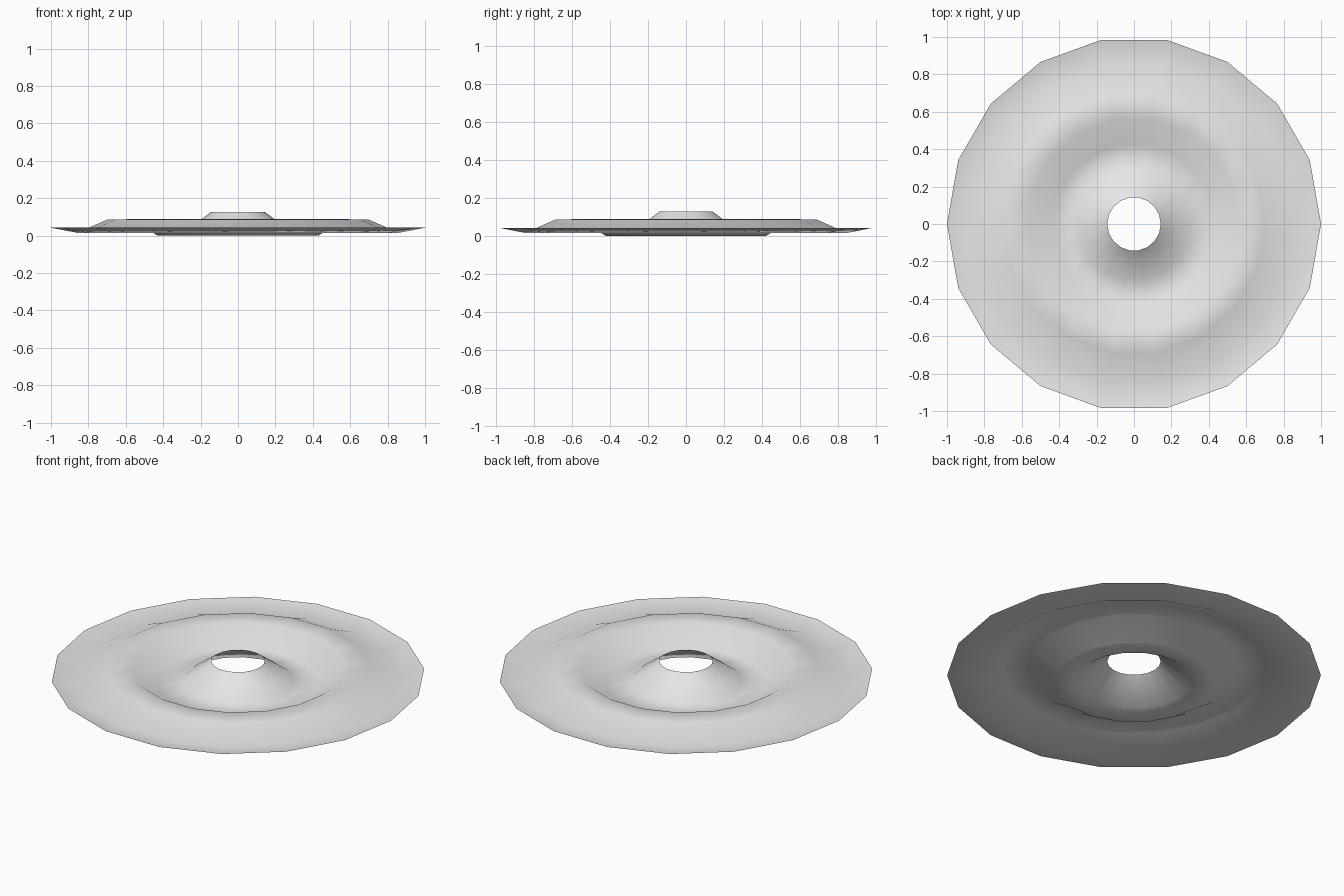
import bpy
import bmesh
from math import cos, sin, tau

cube = bpy.data.objects.get("Cube")
if cube:
    bpy.data.objects.remove(cube, do_unlink=True)

SIDES = 18

# Cross-section (radius, height) from the centre hole to the outer rim
PROFILE = [
    (0.143, 0.127),   # lip of the hole
    (0.30, 0.01),     # foot of the cone
    (0.43, 0.0),      # valley floor
    (0.57, 0.088),    # inner edge of the ridge
    (0.70, 0.085),    # outer edge of the ridge
    (0.86, 0.015),    # groove
    (1.0, 0.042),     # rim
]

# Plain grey material
grey = bpy.data.materials.new("light_grey")
grey.use_nodes = True
colour = (0.8, 0.8, 0.8, 1.0)
grey.diffuse_color = colour
grey.node_tree.nodes["Principled BSDF"].inputs["Base Color"].default_value = colour

# Thin pressed disc, one ring of vertices per profile point
bm = bmesh.new()
rings = []
for radius, height in PROFILE:
    angles = [tau * i / SIDES for i in range(SIDES)]
    rings.append([bm.verts.new((radius * cos(a), radius * sin(a), height))
                  for a in angles])
for inner, outer in zip(rings, rings[1:]):
    for i in range(SIDES):
        j = (i + 1) % SIDES
        face = bm.faces.new((inner[i], outer[i], outer[j], inner[j]))
        face.smooth = True

mesh = bpy.data.meshes.new("ridged_disc")
bm.to_mesh(mesh)
bm.free()
mesh.materials.append(grey)
disc = bpy.data.objects.new("ridged_disc", mesh)
bpy.context.collection.objects.link(disc)
